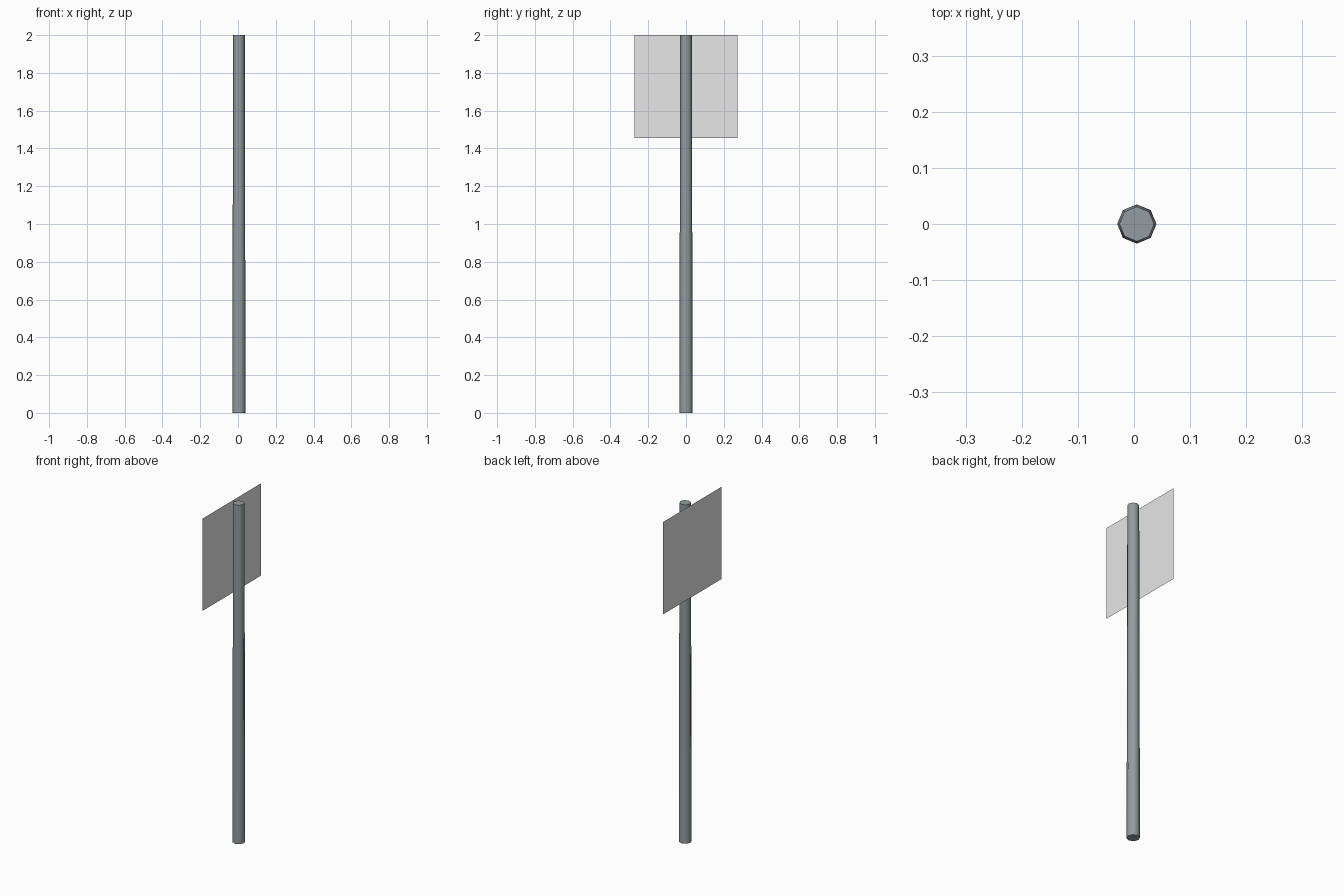
import bpy
import math

cube = bpy.data.objects.get("Cube")
if cube:
    bpy.data.objects.remove(cube, do_unlink=True)


def make_material(name, rgb):
    mat = bpy.data.materials.new(name)
    mat.use_nodes = True
    mat.diffuse_color = (*rgb, 1)
    mat.node_tree.nodes["Principled BSDF"].inputs["Base Color"].default_value = (*rgb, 1)
    return mat


def finish(name, mat):
    obj = bpy.context.object
    obj.name = obj.data.name = name
    obj.data.materials.append(mat)
    return obj


steel = make_material("blue grey steel", (0.29, 0.335, 0.35))
panel = make_material("light grey panel", (0.8, 0.8, 0.8))

HEIGHT = 2.0
SIGN = 0.545

# Tapered eight-sided post, rounded shading with sharp caps
bpy.ops.mesh.primitive_cone_add(vertices=8, radius1=0.035, radius2=0.031, depth=HEIGHT,
                                location=(0.005, 0, HEIGHT / 2))
finish("post", steel)
bpy.ops.object.shade_smooth_by_angle(angle=math.radians(60))

# Flat square sign panel standing just beside the post
bpy.ops.mesh.primitive_plane_add(size=SIGN, location=(-0.04, 0, HEIGHT - SIGN / 2),
                                 rotation=(0, math.pi / 2, 0))
finish("sign_panel", panel)
bpy.ops.object.transform_apply(location=False, rotation=True, scale=True)
